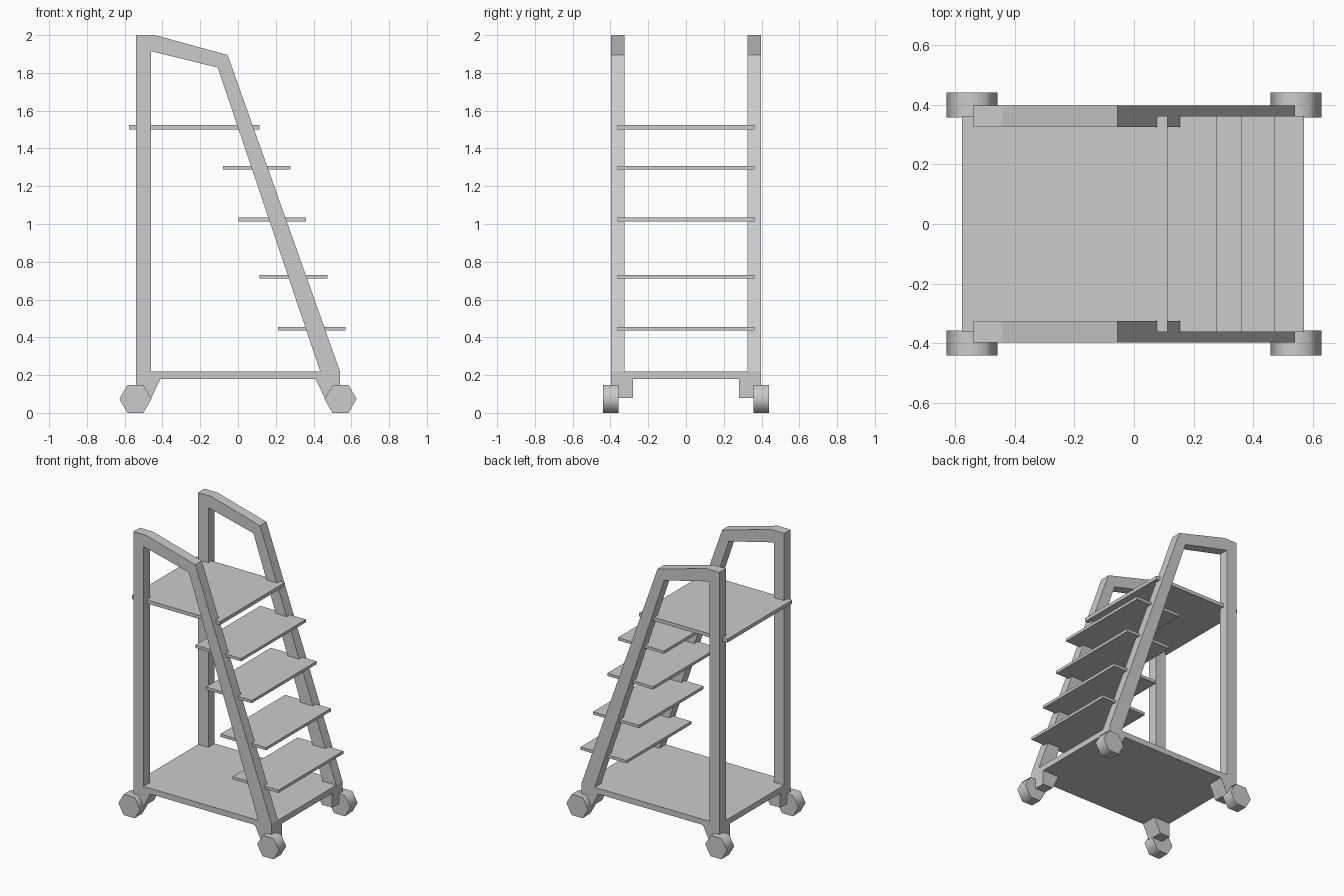
import bpy, bmesh
from math import radians, pi, cos, sin

if "Cube" in bpy.data.objects:
    bpy.data.objects.remove(bpy.data.objects["Cube"])


def extrude_xz(name, pts, y0, y1):
    """Extrude an x/z outline from y0 to y1."""
    bm = bmesh.new()
    face = bm.faces.new([bm.verts.new((x, y0, z)) for x, z in pts])
    ext = bmesh.ops.extrude_face_region(bm, geom=[face])
    verts = [v for v in ext["geom"] if isinstance(v, bmesh.types.BMVert)]
    bmesh.ops.translate(bm, verts=verts, vec=(0, y1 - y0, 0))
    bmesh.ops.recalc_face_normals(bm, faces=bm.faces)
    me = bpy.data.meshes.new(name)
    bm.to_mesh(me)
    bm.free()
    ob = bpy.data.objects.new(name, me)
    bpy.context.collection.objects.link(ob)
    return ob


def slab(name, x0, x1, z0, z1, y):
    return extrude_xz(name, [(x0, z0), (x1, z0), (x1, z1), (x0, z1)], -y, y)


# Side frames: post, sloping handrail and stringer in one arch
arch = [(-0.54, 0.22), (-0.54, 2.0), (-0.44, 2.0), (-0.055, 1.895),
        (0.54, 0.22), (0.435, 0.22), (-0.107, 1.828), (-0.46, 1.915),
        (-0.46, 0.22)]
for side, s in (("front", -1), ("back", 1)):
    extrude_xz(side + "_side_frame", arch, s * 0.325, s * 0.397)

# Base deck
slab("base_deck", -0.54, 0.54, 0.18, 0.22, 0.397)

# Top platform and treads
slab("top_platform", -0.577, 0.113, 1.5, 1.525, 0.362)
for i, (x, z) in enumerate([(-0.08, 1.288), (0.003, 1.014),
                            (0.115, 0.711), (0.212, 0.436)]):
    slab(f"tread_{i + 1}", x, x + 0.358, z, z + 0.02, 0.362)

# Tapered feet and six-sided wheels at the corners
foot = [(0.41, 0.18), (0.46, 0.078), (0.54, 0.078), (0.54, 0.18)]
hexagon = [(0.085 * cos(k * pi / 3), 0.0737 + 0.085 * sin(k * pi / 3)) for k in range(6)]
for sx, end in ((-1, "left"), (1, "right")):
    for sy, side in ((-1, "front"), (1, "back")):
        extrude_xz(f"{side}_{end}_foot", [(sx * x, z) for x, z in foot],
                   sy * 0.28, sy * 0.397)
        wheel = extrude_xz(f"{side}_{end}_wheel",
                           [(sx * 0.543 + x, z) for x, z in hexagon],
                           sy * 0.357, sy * 0.44)
        # Smooth tread, sharp caps
        bpy.ops.object.select_all(action='DESELECT')
        wheel.select_set(True)
        bpy.context.view_layer.objects.active = wheel
        bpy.ops.object.shade_smooth_by_angle(angle=radians(65))
